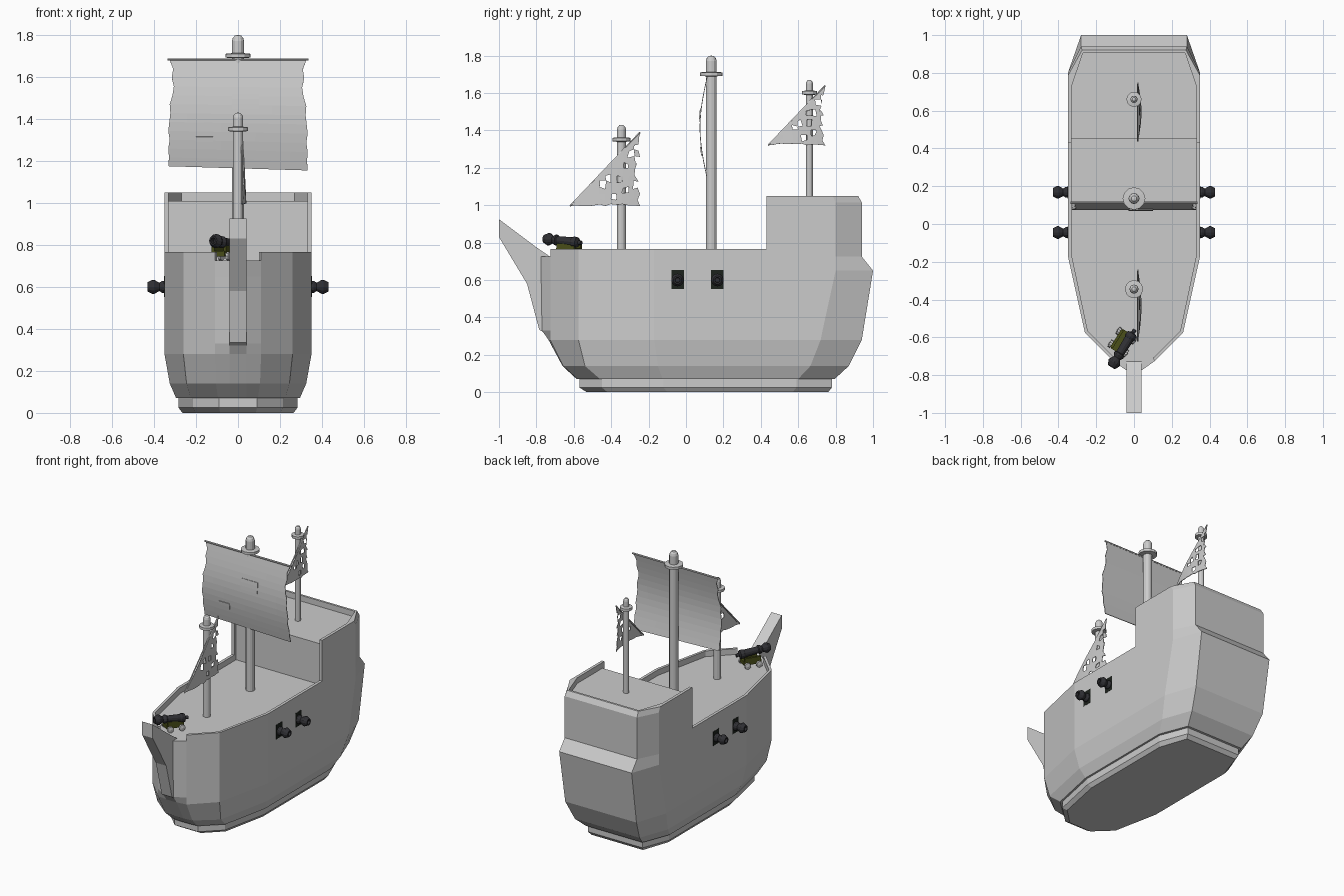
import bpy, bmesh, math, random
from mathutils import Vector, Matrix

if "Cube" in bpy.data.objects:
    bpy.data.objects.remove(bpy.data.objects["Cube"])

random.seed(4)


def material(name, rgb):
    m = bpy.data.materials.new(name)
    m.diffuse_color = (*rgb, 1)
    m.use_nodes = True
    m.node_tree.nodes["Principled BSDF"].inputs["Base Color"].default_value = m.diffuse_color
    return m


IRON = material("iron", (0.03, 0.03, 0.035))
OLIVE = material("olive_wood", (0.07, 0.08, 0.01))
BLACK = material("port_black", (0.012, 0.016, 0.012))


def finish(bm, name, mat=None, normals=True):
    if normals:
        bmesh.ops.recalc_face_normals(bm, faces=bm.faces)
    me = bpy.data.meshes.new(name)
    bm.to_mesh(me)
    bm.free()
    ob = bpy.data.objects.new(name, me)
    bpy.context.collection.objects.link(ob)
    if mat:
        me.materials.append(mat)
    return ob


def loft(name, rings, mat=None):
    """Closed solid skinned through rings of equal point count."""
    bm = bmesh.new()
    vs = [[bm.verts.new(p) for p in r] for r in rings]
    n = len(rings[0])
    for a, b in zip(vs, vs[1:]):
        for i in range(n):
            j = (i + 1) % n
            bm.faces.new((a[i], a[j], b[j], b[i]))
    bm.faces.new(vs[0])
    bm.faces.new(vs[-1])
    return finish(bm, name, mat)


def lathe(name, profile, start, axis=(0, 0, 1), n=12, mat=None):
    """Spin (radius, height) points round an axis."""
    bm = bmesh.new()
    vs = [bm.verts.new((r, 0, h)) for r, h in profile]
    es = [bm.edges.new(p) for p in zip(vs, vs[1:])]
    bmesh.ops.spin(bm, geom=vs + es, cent=(0, 0, 0), axis=(0, 0, 1),
                   angle=2 * math.pi, steps=n, use_duplicate=False)
    bmesh.ops.remove_doubles(bm, verts=bm.verts, dist=1e-5)
    q = Vector(axis).to_track_quat('Z', 'Y').to_matrix().to_4x4()
    bm.transform(Matrix.Translation(start) @ q)
    return finish(bm, name, mat)


def box(name, size, M, mat=None):
    bm = bmesh.new()
    bmesh.ops.create_cube(bm, size=1)
    bm.transform(M @ Matrix.Diagonal((*size, 1)))
    return finish(bm, name, mat)


# Hull: half outline per level, mirrored to a full ring
# z, stem y, bow x, y, shoulder x, y, side x, y, quarter y, stern x, y
LEVELS = [
    (0.00, -0.53, .085, -.53, .20, -.42, .265, -.10, .57, .20, .76),
    (0.025, -0.57, .09, -.57, .215, -.45, .283, -.12, .59, .21, .78),
    (0.07, -0.57, .09, -.57, .215, -.45, .283, -.12, .59, .21, .78),
    (0.071, -0.585, .095, -.58, .225, -.46, .295, -.125, .60, .22, .795),
    (0.14, -0.66, .105, -.655, .245, -.54, .325, -.15, .665, .25, .87),
    (0.28, -0.735, .11, -.725, .26, -.575, .35, -.17, .72, .275, .94),
    (0.33, -0.77, .11, -.725, .26, -.575, .35, -.17, .73, .276, .948),
    (0.65, -0.775, .11, -.725, .26, -.575, .35, -.17, .80, .28, 1.0),
    (0.725, -0.775, .11, -.725, .26, -.575, .35, -.17, .80, .28, .94),
]
rings = []
for z, ay, bx, by, cx, cy, dx, dy, ey, fx, fy in LEVELS:
    half = [(.04, ay), (bx, by), (cx, cy), (dx, dy), (dx, ey), (fx, fy)]
    rings.append([(x, y, z) for x, y in half] + [(-x, y, z) for x, y in half[::-1]])
loft("hull", rings)


def wall(name, outer, top, inner, z0, z1, bevel):
    loft(name, [[(*o, z0), (*o, z1 - bevel), (*t, z1), (*i, z1), (*i, z0)]
                for o, t, i in zip(outer, top, inner)])


# Low bulwark on both sides of the main deck
for s, side in ((1, "right"), (-1, "left")):
    out = [(s * x, y) for x, y in ((.11, -.725), (.26, -.575), (.35, -.17), (.35, .43))]
    inn = [(s * x, y) for x, y in ((.10, -.71), (.245, -.565), (.33, -.165), (.33, .43))]
    wall("bulwark_" + side, out, out, inn, .72, .765, .01)


def both(half):
    return half + [(-x, y) for x, y in half[::-1]]


# Raised stern: surrounding wall and the deck block inside it
wall("stern_wall", both([(.35, .43), (.35, .80), (.28, .94)]),
     both([(.35, .43), (.35, .785), (.275, .92)]),
     both([(.33, .43), (.33, .73), (.27, .905)]), .725, 1.05, .035)
castle = both([(.34, .45), (.34, .75), (.275, .92)])
loft("stern_deck", [[(x, y, z) for x, y in castle] for z in (.72, 1.01)])

# Prow beak
beak = [(-1, .925), (-1, .83), (-.85, .58), (-.785, .335), (-.73, .30),
        (-.70, .70), (-.73, .727), (-.80, .775)]
loft("prow_beak", [[(x, y, z) for y, z in beak] for x in (-.04, .04)])

# Masts with lookout rings and rounded tips
for name, y, z0, zr, zt, r, R in (("main_mast", .135, .72, 1.70, 1.80, .029, .06),
                                  ("fore_mast", -.345, .72, 1.35, 1.43, .024, .048),
                                  ("rear_mast", .66, 1.0, 1.60, 1.67, .019, .04)):
    t = r * .85
    lathe(name, [(0, z0), (r, z0), (r, zr - .011), (R, zr - .008), (R, zr + .01),
                 (r, zr + .013), (r, zt - r), (t, zt - .5 * r), (r * .5, zt - .1 * r),
                 (0, zt)], (0, y, 0))


def thicken(ob, t):
    m = ob.modifiers.new("thickness", 'SOLIDIFY')
    m.thickness = t
    m.offset = 0


# Square main sail, bellied forward with torn sides
def sail_y(z):
    return .112 - .037 * math.sin(math.pi * min(1, max(0, (z - 1.15) / .53)))


def sheet(name, x0, x1, z0, z1, nx, nz, fwd=0, torn=()):
    bm = bmesh.new()
    g = []
    for j in range(nz + 1):
        v = j / nz
        z = z0 + (z1 - z0) * v
        k = torn[j] if torn else 1
        row = []
        for i in range(nx + 1):
            u = i / nx
            zz = z + (.02 * (1 - u) * (1 - v) if torn else 0)
            row.append(bm.verts.new(((x0 + (x1 - x0) * u) * k, sail_y(zz) - fwd, zz)))
        g.append(row)
    for j in range(nz):
        for i in range(nx):
            bm.faces.new((g[j][i], g[j][i + 1], g[j + 1][i + 1], g[j + 1][i]))
    thicken(finish(bm, name), .004)


sheet("main_sail", -.332, .332, 1.155, 1.68, 8, 12,
      torn=(1, .99, 1, .98, 1, .985, .97, .98, .94, .92, .95, .93, .98))
sheet("sail_patch_upper", -.03, .10, 1.445, 1.52, 2, 3, .005)
sheet("sail_patch_lower", -.20, -.12, 1.265, 1.315, 2, 2, .005)
lathe("main_yard", [(0, 0), (.006, 0), (.006, .67), (0, .67)], (-.335, .112, 1.683), (1, 0, 0), 6)


# Tattered triangular sails with slanted yards
def lateen(name, y0, z0, w, h, holes, n=12):
    bm = bmesh.new()
    g = {}
    for i in range(n + 1):
        for j in range(i + 1):
            u, v = i / n, j / n
            if i == n and 0 < j < n:
                u -= random.uniform(0, .09)
            if 0 < j < i < n:
                u += random.uniform(-.02, .02)
                v += random.uniform(-.02, .02)
            if j == 0 and 0 < i < n:
                v += random.uniform(0, .03)
            bulge = .018 * math.sin(math.pi * u) * (1 - v)
            g[i, j] = bm.verts.new((.02 + bulge, y0 + w * u, z0 + h * v))
    for i in range(n):
        for j in range(i + 1):
            if (i, j) in holes:
                continue
            q = [g[i, j], g[i + 1, j], g[i + 1, j + 1]]
            if j < i:
                q.append(g[i, j + 1])
            bm.faces.new(q)
    loose = [v for v in bm.verts if not v.link_faces]
    bmesh.ops.delete(bm, geom=loose, context='VERTS')
    thicken(finish(bm, name), .004)
    L = math.hypot(w, h)
    lathe(name + "_yard", [(0, 0), (.005, 0), (.005, L), (0, L)],
          (.02, y0, z0), (0, w, h), 6)


HOLES = {(5, 3), (7, 1), (8, 4), (9, 6), (11, 3), (11, 7), (11, 9), (10, 8), (6, 4), (9, 2)}
lateen("fore_sail", -.62, .995, .375, .395, HOLES)
lateen("rear_sail", .44, 1.32, .305, .32, HOLES | {(11, 5), (8, 6)})

# Cannons: one barrel profile for side guns and the deck gun
BARREL = [(0, -.02), (.012, -.018), (.010, 0), (.028, .008), (.03, .03), (.025, .04),
          (.022, .13), (.029, .135), (.029, .145), (.02, .16), (.034, .185),
          (.034, .192), (.022, .215), (.014, .215), (.012, .19), (0, .19)]
for s, side in ((1, "right"), (-1, "left")):
    for k, y in enumerate((-.045, .168)):
        tag = f"{side}_{k + 1}"
        box("gun_port_" + tag, (.02, .066, .1),
            Matrix.Translation((s * .3415, y, .603)), BLACK)
        lathe("side_cannon_" + tag, BARREL, (s * .215, y, .6), (s, 0, 0), 12, IRON)

aim = Vector((-.11, -.175, .02)).normalized()
lathe("deck_cannon", BARREL, (-.005, -.575, .80), aim, 12, IRON)
yaw = math.atan2(aim.y, aim.x)
C = Matrix.Translation((-.062, -.625, .758)) @ Matrix.Rotation(yaw, 4, 'Z')
box("carriage_bed", (.12, .07, .025), C, OLIVE)
for s, side in ((1, "right"), (-1, "left")):
    box("carriage_cheek_" + side, (.11, .015, .04),
        C @ Matrix.Translation((0, s * .033, .018)), OLIVE)
    for dx, end in ((.04, "front"), (-.04, "back")):
        p = C @ Vector((dx, s * .04, -.012))
        d = C.to_3x3() @ Vector((0, s, 0))
        lathe(f"carriage_wheel_{end}_{side}",
              [(0, 0), (.021, 0), (.021, .014), (.007, .016), (0, .018)], p, d, 10)
